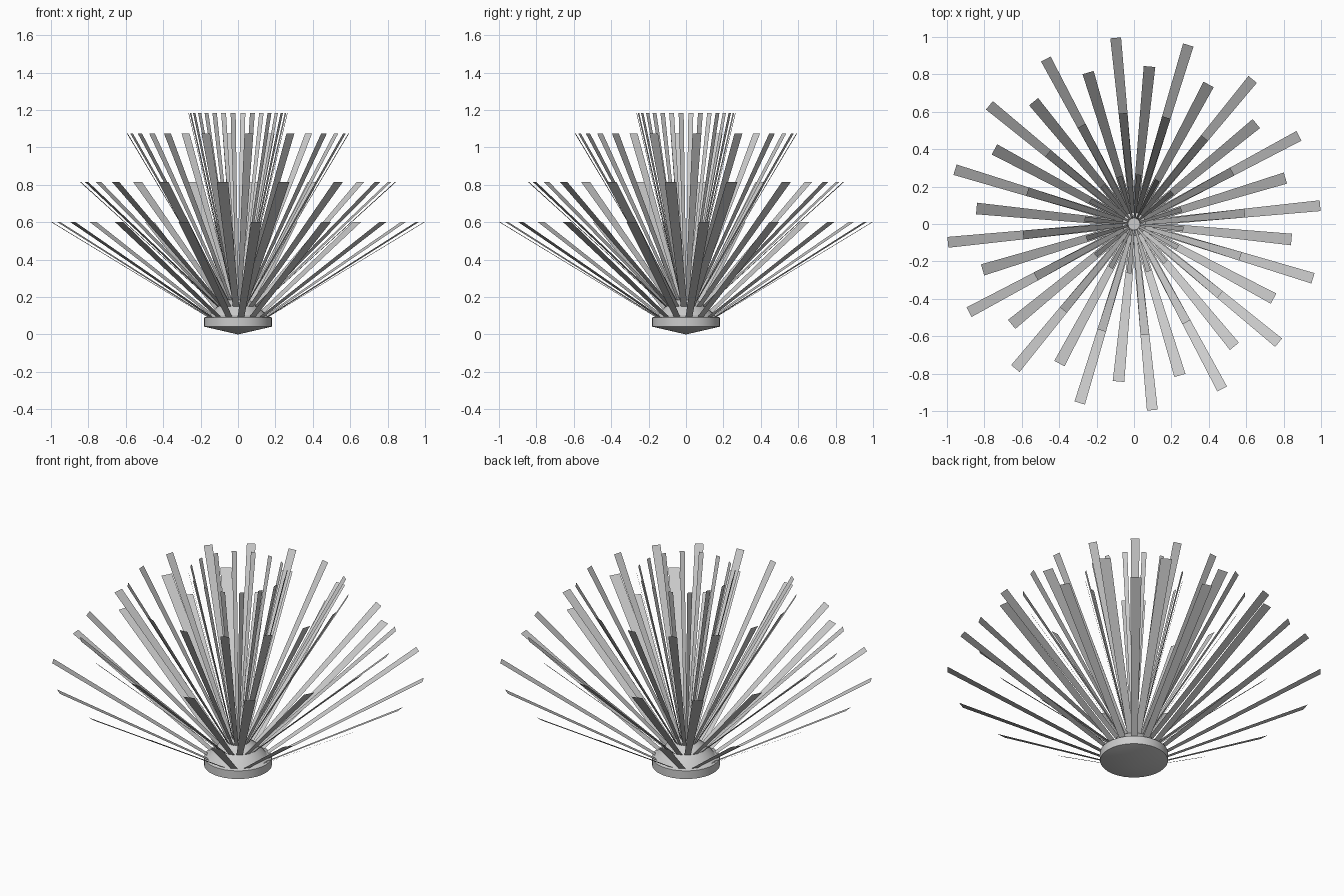
import bpy, bmesh, math
from mathutils import Vector

if "Cube" in bpy.data.objects:
    bpy.data.objects.remove(bpy.data.objects["Cube"])


def make_object(name, bm):
    mesh = bpy.data.meshes.new(name)
    bm.to_mesh(mesh)
    bm.free()
    obj = bpy.data.objects.new(name, mesh)
    bpy.context.collection.objects.link(obj)
    return obj


def hub(profile, sides):
    """Lathe a (radius, height) profile round z."""
    bm = bmesh.new()
    verts = [bm.verts.new((r, 0, z)) for r, z in profile]
    edges = [bm.edges.new(p) for p in zip(verts, verts[1:])]
    bmesh.ops.spin(bm, geom=verts + edges, cent=(0, 0, 0), axis=(0, 0, 1),
                   angle=math.tau, steps=sides)
    bmesh.ops.remove_doubles(bm, verts=bm.verts, dist=0.0005)
    bmesh.ops.recalc_face_normals(bm, faces=bm.faces)
    return make_object("hub", bm)


def blade_ring(name, base, tip, widths, offset, count=16):
    """Flat tapered blades from base (r, z) to tip (r, z)."""
    bm = bmesh.new()
    for i in range(count):
        a = math.radians(offset) + math.tau * i / count
        out = Vector((math.cos(a), math.sin(a), 0))
        side = Vector((-math.sin(a), math.cos(a), 0))
        up = Vector((0, 0, 1))
        b = out * base[0] + up * base[1]
        t = out * tip[0] + up * tip[1]
        wb, wt = side * widths[0] / 2, side * widths[1] / 2
        bm.faces.new([bm.verts.new(p) for p in (b - wb, t - wt, t + wt, b + wb)])
    return make_object(name, bm)


# Central hub: shallow cone below, short rim, domed top with a small flat cap
body = hub([(0, 0), (0.182, 0.042), (0.182, 0.09), (0.155, 0.1),
            (0.11, 0.15), (0.06, 0.185), (0.03, 0.2), (0, 0.2)], 32)
bpy.context.view_layer.objects.active = body
body.select_set(True)
bpy.ops.object.shade_smooth_by_angle(angle=math.radians(20))

# Four rings of blades, alternately staggered by half a step
blade_ring("outer_blades", (0.16, 0.092), (1.0, 0.6), (0.036, 0.058), 5.625)
blade_ring("second_blades", (0.11, 0.15), (0.846, 0.815), (0.034, 0.062), 16.875)
blade_ring("third_blades", (0.06, 0.18), (0.595, 1.075), (0.02, 0.048), 5.625)
blade_ring("inner_blades", (0.03, 0.195), (0.265, 1.183), (0.011, 0.027), 16.875)
